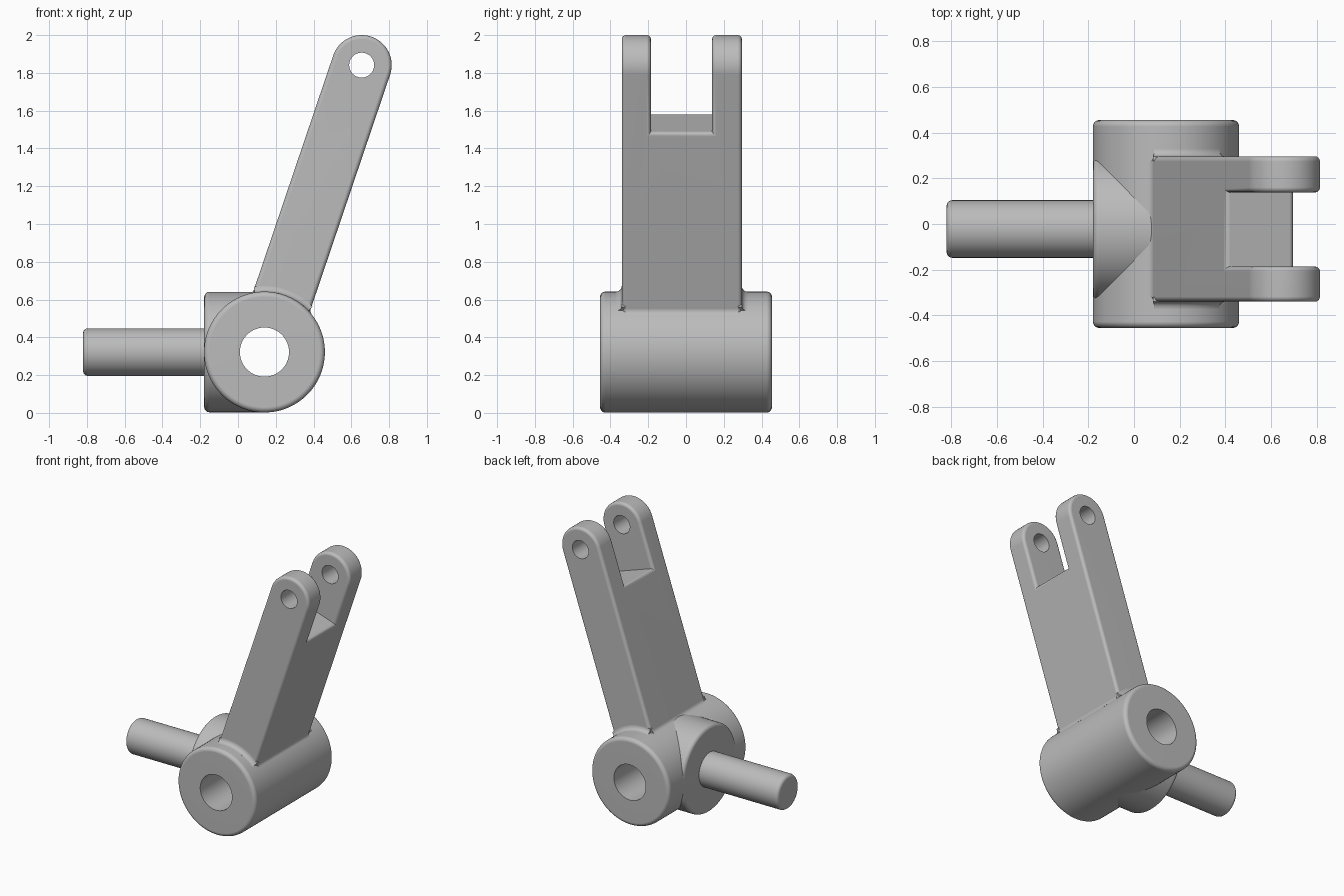
import bpy, bmesh, math
from mathutils import Matrix, Vector

cube = bpy.data.objects.get("Cube")
if cube:
    bpy.data.objects.remove(cube, do_unlink=True)

grey = bpy.data.materials.new("plain grey")
grey.use_nodes = True
grey.diffuse_color = (0.5, 0.5, 0.5, 1)
grey.node_tree.nodes["Principled BSDF"].inputs["Base Color"].default_value = (0.5, 0.5, 0.5, 1)

HUB = Vector((0.14, 0, 0.322))       # centre of the hub bore
MID = -0.022                         # centre plane of arm, boss and rod
R = 0.32                             # hub and boss radius
TILT = math.atan2(0.515, 1.52)       # lean of the arm
LENGTH = 1.604                       # hub centre to pin hole
HALF = 0.159                         # half width of the arm
SIDE = 0.318                         # half depth of the arm
FILLET = 0.03
ALONG_X = Matrix.Rotation(math.pi / 2, 4, "Y")
ALONG_Y = Matrix.Rotation(-math.pi / 2, 4, "X")
ARM = Matrix.Translation(HUB + Vector((0, MID, 0))) @ Matrix.Rotation(TILT, 4, "Y")


def make(name, bm, matrix):
    bmesh.ops.remove_doubles(bm, verts=bm.verts, dist=1e-5)
    bmesh.ops.recalc_face_normals(bm, faces=bm.faces)
    bm.transform(matrix)
    mesh = bpy.data.meshes.new(name)
    bm.to_mesh(mesh)
    bm.free()
    mesh.materials.append(grey)
    ob = bpy.data.objects.new(name, mesh)
    bpy.context.collection.objects.link(ob)
    return ob


def arc(cx, cy, r, start, end, n):
    return [(cx + r * math.cos(math.radians(start + (end - start) * i / n)),
             cy + r * math.sin(math.radians(start + (end - start) * i / n))) for i in range(n + 1)]


def lathe(name, profile, matrix, start=0, angle=math.tau, steps=96):
    """Turn a closed (radius, height) outline about the local z axis."""
    bm = bmesh.new()
    turn = Matrix.Rotation(start, 3, "Z")
    verts = [bm.verts.new(turn @ Vector((r, 0, h))) for r, h in profile]
    full = angle >= math.tau
    face = bm.faces.new(verts)
    if full:
        edges = list(face.edges)
        bmesh.ops.delete(bm, geom=[face], context="FACES_ONLY")
        geom = verts + edges
    else:
        geom = verts + list(face.edges) + [face]
    bmesh.ops.spin(bm, geom=geom, axis=(0, 0, 1), cent=(0, 0, 0), angle=angle, steps=steps)
    bmesh.ops.remove_doubles(bm, verts=bm.verts, dist=1e-5)
    bmesh.ops.dissolve_degenerate(bm, edges=bm.edges, dist=1e-5)
    return make(name, bm, matrix)


def prism(name, outline, y0, y1, matrix):
    """Extrude an (x, z) outline from y0 to y1."""
    bm = bmesh.new()
    face = bm.faces.new([bm.verts.new((x, y0, z)) for x, z in outline])
    out = bmesh.ops.extrude_face_region(bm, geom=[face])["geom"]
    bmesh.ops.translate(bm, vec=(0, y1 - y0, 0),
                        verts=[v for v in out if isinstance(v, bmesh.types.BMVert)])
    return make(name, bm, matrix)


def cut(ob, cutter):
    cutter.hide_render = True
    mod = ob.modifiers.new("cut", "BOOLEAN")
    mod.operation, mod.solver, mod.object = "DIFFERENCE", "EXACT", cutter
    bpy.context.view_layer.objects.active = ob
    bpy.ops.object.modifier_apply(modifier=mod.name)
    bpy.data.objects.remove(cutter, do_unlink=True)


def round_convex(ob, width):
    """Round the sharp outward edges only."""
    bm = bmesh.new()
    bm.from_mesh(ob.data)
    edges = [e for e in bm.edges if e.is_manifold and e.calc_face_angle_signed() > 0.7]
    bmesh.ops.bevel(bm, geom=edges, offset=width, segments=4, profile=0.5,
                    affect="EDGES", clamp_overlap=False)
    bm.to_mesh(ob.data)
    bm.free()


# Hub: a tube with rounded rims
h, b = 0.455, 0.028
rim = arc(R - b, h - b, b, 0, 90, 5)
outline = [(r, -z) for r, z in reversed(rim)] + rim + [(0.13, h), (0.13, -h)]
hub = lathe("hub", outline, Matrix.Translation(HUB) @ ALONG_Y)

# Side boss and rod: solid turned parts pointing towards -x
def side_pin(name, radius, x0, x1, b):
    low = [(r, x0 + b - z) for r, z in arc(radius - b, 0, b, 90, 0, 5)]
    place = Matrix.Translation((0, MID, HUB.z)) @ ALONG_X
    return lathe(name, [(0, x0)] + low + [(radius, x1), (0, x1)], place)

boss = side_pin("side_boss", R - 0.001, -0.179, HUB.x, 0.028)
bore = [(0.135, -1), (0.135, 1), (0, 1), (0, -1)]
cut(boss, lathe("bore_cutter", bore, Matrix.Translation(HUB) @ ALONG_Y))
rod = side_pin("rod", 0.126, -0.82, -0.1, 0.025)

# Forked arm: round-topped bar, slotted, softened, then drilled
arm = prism("forked_arm", [(-HALF, 0.2), (HALF, 0.2)] + arc(0, LENGTH, HALF, 0, 180, 32),
            -SIDE, SIDE, ARM)
slot = [(-0.5, 1.28), (0.5, 1.28), (0.5, 2), (-0.5, 2)]
cut(arm, prism("slot_cutter", slot, -0.164, 0.16, ARM))
round_convex(arm, 0.022)
pin = [(0.066, -1), (0.066, 1), (0, 1), (0, -1)]
cut(arm, lathe("pin_cutter", pin, ARM @ Matrix.Translation((0, 0, LENGTH)) @ ALONG_Y, steps=48))

# Fillets where the arm meets the hub
parts = [hub, boss, rod, arm]
spread = math.asin(HALF / R) - 0.03
c = HALF + FILLET
rise = math.sqrt((R + FILLET) ** 2 - c ** 2)
toe = math.degrees(math.atan2(-rise, -c)) + 360
for s, side in ((-1, "front"), (1, "back")):
    # Ring fillet beside the arm
    curve = arc(R + FILLET, SIDE + FILLET, FILLET, 180, 270, 5)
    ring = [(R - 0.02, SIDE - 0.02), (R - 0.02, SIDE + FILLET)] + curve + [(R + FILLET, SIDE - 0.02)]
    parts.append(lathe(side + "_fillet", [(r, s * y) for r, y in ring], ARM @ ALONG_Y,
                       -math.pi / 2 - spread, 2 * spread, 16))
for s, side in ((-1, "left_face"), (1, "right_face")):
    # Straight fillet across the arm
    strip = arc(c, rise, FILLET, 180, toe, 5) + [(HALF - 0.02, rise - 0.04)]
    parts.append(prism(side + "_fillet", [(s * x, z) for x, z in strip],
                       0.02 - SIDE, SIDE - 0.02, ARM))

# Smooth shading with crisp edges
for ob in parts:
    bpy.ops.object.select_all(action="DESELECT")
    ob.select_set(True)
    bpy.context.view_layer.objects.active = ob
    bpy.ops.object.shade_smooth_by_angle(angle=math.radians(35))
    ob.modifiers.new("even shading", "WEIGHTED_NORMAL").keep_sharp = True
